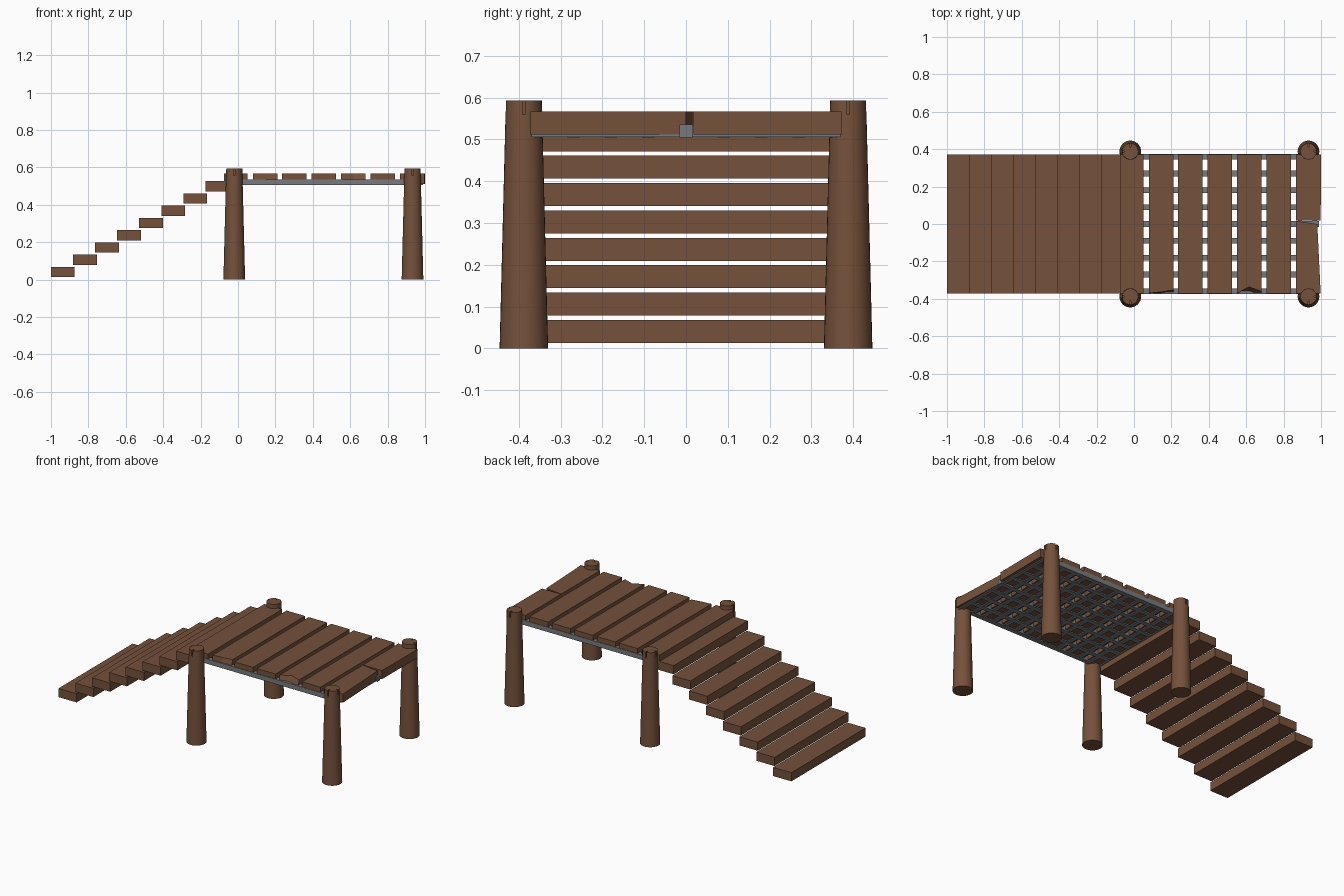
import bpy, bmesh, math
from mathutils import Matrix

if "Cube" in bpy.data.objects:
    bpy.data.objects.remove(bpy.data.objects["Cube"])


def material(name, rgb):
    m = bpy.data.materials.new(name)
    m.diffuse_color = (*rgb, 1)
    m.use_nodes = True
    m.node_tree.nodes["Principled BSDF"].inputs["Base Color"].default_value = m.diffuse_color
    return m


WOOD = material("brown wood", (0.178, 0.083, 0.043))
METAL = material("grey metal", (0.19, 0.195, 0.205))


def finish(bm, name, mat):
    bmesh.ops.recalc_face_normals(bm, faces=bm.faces[:])
    me = bpy.data.meshes.new(name)
    bm.to_mesh(me)
    bm.free()
    me.materials.append(mat)
    ob = bpy.data.objects.new(name, me)
    bpy.context.collection.objects.link(ob)
    return ob


def add_box(bm, x0, x1, y0, y1, z0, z1):
    mat = Matrix.Translation(((x0 + x1) / 2, (y0 + y1) / 2, (z0 + z1) / 2)) @ \
        Matrix.Diagonal((x1 - x0, y1 - y0, z1 - z0, 1))
    bmesh.ops.create_cube(bm, size=1, matrix=mat)


def slab(name, bottom, top, z0, z1):
    """Loft between a bottom and a top outline with equal point counts."""
    bm = bmesh.new()
    a = [bm.verts.new((x, y, z0)) for x, y in bottom]
    b = [bm.verts.new((x, y, z1)) for x, y in top]
    bm.faces.new(a)
    bm.faces.new(b)
    for i in range(len(a)):
        j = (i + 1) % len(a)
        bm.faces.new((a[i], a[j], b[j], b[i]))
    return finish(bm, name, WOOD)


# stair treads
W = 0.372
for i in range(8):
    bm = bmesh.new()
    x, z = -1 + 0.118 * i, 0.013 + 0.0655 * i
    add_box(bm, x, x + 0.127, -W, W, z, z + 0.055)
    finish(bm, f"stair_tread_{i + 1}", WOOD)

# deck planks: front-edge chips given as (fraction across, inset)
Z0, Z1 = 0.512, 0.567
planks = [(-0.075, 0.05), (0.08, 0.21), (0.236, 0.366), (0.394, 0.524),
          (0.551, 0.681), (0.709, 0.839)]
chips = {1: [(0, 0.002), (0.5, 0.009), (1, 0.02)],
         4: [(0, 0.002), (0.5, 0.036), (1, 0.012)]}
for i, (x0, x1) in enumerate(planks):
    chip = chips.get(i, [(0, 0), (0.5, 0), (1, 0)])
    back = [(x1, W), (x0, W)]
    low = [(x0 + f * (x1 - x0), -W) for f, _ in chip] + back
    high = [(x0 + f * (x1 - x0), -W + d) for f, d in chip] + back
    slab(f"deck_plank_{i + 1}", low, high, Z0, Z1)

# broken end plank in two halves
far = [(0.865, 0.018), (0.998, 0.018), (1.0, W), (0.865, W)]
near = [(0.865, -W), (0.998, -W), (0.98, 0.0), (0.865, 0.016)]
slab("end_plank_back_half", far, far, Z0, Z1)
slab("end_plank_front_half", near, near, Z0, Z1)

# metal grid under the deck
bm = bmesh.new()
for i in range(-4, 5):
    y = 0.09 * i
    add_box(bm, -0.04, 0.988 if i == 0 else 0.96, y - 0.015, y + 0.015, 0.505, 0.535)
for x0, x1 in planks + [(0.865, 0.99)]:
    for s in (-0.04, 0.04):
        x = (x0 + x1) / 2 + s
        add_box(bm, x - 0.012, x + 0.012, -0.37, 0.37, 0.506, 0.534)
finish(bm, "support_grid", METAL)

# tapered posts with split tops
for x in (-0.02, 0.933):
    for y in (-0.388, 0.388):
        bm = bmesh.new()
        bmesh.ops.create_cone(bm, cap_ends=True, segments=32, radius1=0.058, radius2=0.043,
                              depth=0.593, matrix=Matrix.Translation((x, y, 0.2965)))
        post = finish(bm, "post", WOOD)
        bm = bmesh.new()
        s = math.copysign(1, y)
        add_box(bm, x - 0.004, x + 0.004, *sorted((y + s * 0.025, y + s * 0.07)), 0.557, 0.62)
        e = 1 if x > 0.5 else -1
        add_box(bm, *sorted((x + e * 0.03, x + e * 0.07)), y - 0.003, y + 0.003, 0.56, 0.62)
        cutter = finish(bm, "post_split_cutter", WOOD)
        cutter.hide_render = True
        cutter.hide_set(True)
        mod = post.modifiers.new("split", 'BOOLEAN')
        mod.operation = 'DIFFERENCE'
        mod.solver = 'EXACT'
        mod.object = cutter
        bpy.context.view_layer.objects.active = post
        post.select_set(True)
        bpy.ops.object.modifier_apply(modifier=mod.name)
        bpy.data.objects.remove(cutter)
        bpy.ops.object.shade_smooth_by_angle(angle=math.radians(30))
        post.select_set(False)
